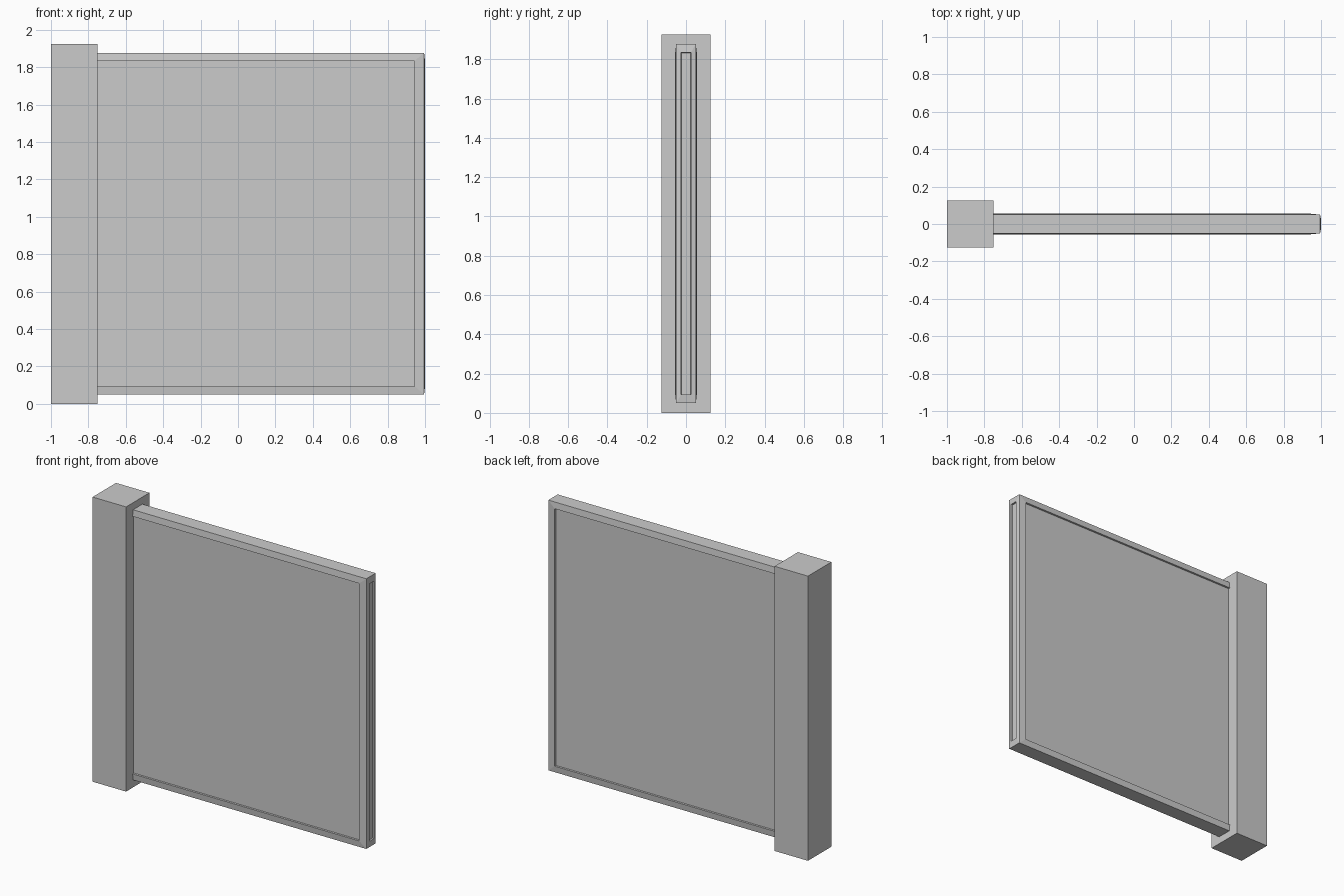
import bpy, bmesh
from mathutils import Vector

if "Cube" in bpy.data.objects:
    bpy.data.objects.remove(bpy.data.objects["Cube"])


def box(bm, lo, hi):
    lo, hi = Vector(lo), Vector(hi)
    bmesh.ops.create_cube(bm, size=1)
    for v in bm.verts:
        v.co = (lo + hi) / 2 + v.co * (hi - lo)


def finish(bm, name):
    bm.normal_update()
    mesh = bpy.data.meshes.new(name)
    bm.to_mesh(mesh)
    bm.free()
    ob = bpy.data.objects.new(name, mesh)
    bpy.context.collection.objects.link(ob)
    return ob


def inset(bm, face, margin, depth):
    """Inset a face by a separate margin per axis, then shift it along its normal."""
    n = face.normal.copy()
    c = face.calc_center_median()
    bounds = [max(abs(v.co[i] - c[i]) for v in face.verts) for i in range(3)]
    bmesh.ops.inset_individual(bm, faces=[face], thickness=0.004)
    for v in face.verts:
        for i in range(3):
            if bounds[i] > 1e-5:
                side = 1 if v.co[i] > c[i] else -1
                v.co[i] = c[i] + side * (bounds[i] - margin[i])
        v.co += n * depth
    bm.normal_update()


# Square post
bm = bmesh.new()
box(bm, (-1, -0.125, 0), (-0.75, 0.125, 1.925))
finish(bm, "post")

# Gate panel: slightly flared rims around recessed faces, rooted in the post
bm = bmesh.new()
box(bm, (-0.81, -0.05, 0.05), (0.995, 0.05, 1.877))
bm.normal_update()
faces = [f for f in bm.faces if abs(f.normal.y) > 0.9 or f.normal.x > 0.9]
for f in faces:
    m = 0.025 if f.normal.x > 0.9 else 0
    inset(bm, f, (0.05, m, 0.043), 0.005)
    inset(bm, f, (0.001, 0.001, 0.001), -0.012)
finish(bm, "gate_panel")
